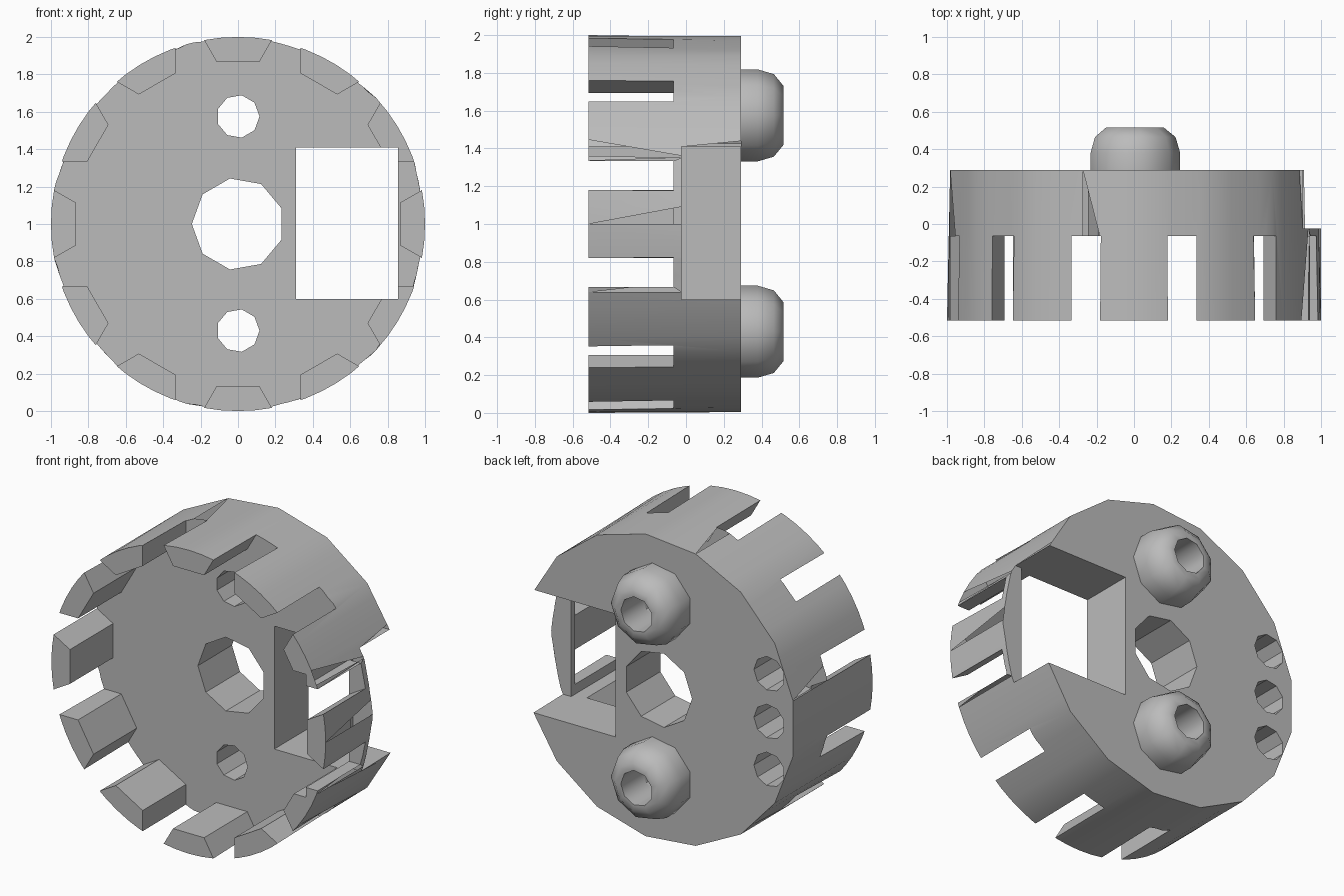
import bpy, bmesh
from math import sin, cos, pi, tau, tan

cube = bpy.data.objects.get("Cube")
if cube:
    bpy.data.objects.remove(cube, do_unlink=True)

grey = bpy.data.materials.new("plain_grey")
grey.use_nodes = True
grey.diffuse_color = (0.5, 0.5, 0.5, 1)
grey.node_tree.nodes["Principled BSDF"].inputs["Base Color"].default_value = (0.5, 0.5, 0.5, 1)

FRONT, FLOOR, BACK = -0.515, -0.065, 0.29


def loft(name, rings, caps=True):
    """Skin equal-length rings of points; without caps the last ring joins the first."""
    bm = bmesh.new()
    vs = [[bm.verts.new(p) for p in ring] for ring in rings]
    pairs = list(zip(vs, vs[1:])) + ([] if caps else [(vs[-1], vs[0])])
    n = len(vs[0])
    for a, b in pairs:
        for i in range(n):
            j = (i + 1) % n
            bm.faces.new((a[i], a[j], b[j], b[i]))
    if caps:
        bm.faces.new(vs[0])
        bm.faces.new(vs[-1])
    bmesh.ops.recalc_face_normals(bm, faces=bm.faces)
    mesh = bpy.data.meshes.new(name)
    bm.to_mesh(mesh)
    bm.free()
    obj = bpy.data.objects.new(name, mesh)
    bpy.context.collection.objects.link(obj)
    mesh.materials.append(grey)
    return obj


def prism(name, outline, y0, y1):
    return loft(name, [[(x, y, z) for x, z in outline] for y in (y0, y1)])


def circle(cx, cz, r, n, phase=0.0):
    return [(cx + r * cos(phase + tau * i / n), cz + r * sin(phase + tau * i / n)) for i in range(n)]


def box(x0, x1, z0, z1):
    return [(x0, z0), (x1, z0), (x1, z1), (x0, z1)]


def cut(target, cutter):
    cutter.hide_render = True
    mod = target.modifiers.new("cut", 'BOOLEAN')
    mod.operation, mod.solver, mod.object = 'DIFFERENCE', 'EXACT', cutter
    bpy.context.view_layer.objects.active = target
    bpy.ops.object.modifier_apply(modifier=mod.name)
    bpy.data.objects.remove(cutter, do_unlink=True)


def smooth(obj, degrees):
    bpy.ops.object.select_all(action='DESELECT')
    obj.select_set(True)
    bpy.context.view_layer.objects.active = obj
    bpy.ops.object.shade_smooth_by_angle(angle=degrees * pi / 180)


# Body: round at the front, blending to a 17-sided back
SIDES, SUB = 17, 4
corners = circle(0, 1, 1, SIDES)
chords = []
for i, (ax, az) in enumerate(corners):
    bx, bz = corners[(i + 1) % SIDES]
    chords += [(ax + (bx - ax) * k / SUB, az + (bz - az) * k / SUB) for k in range(SUB)]
body = loft("crown_body", [
    [(x, FRONT, z) for x, z in circle(0, 1, 1, SIDES * SUB)],
    [(x, BACK, z) for x, z in chords]])

# Hollow front with twelve wedge-shaped teeth left standing
TEETH, INNER, HALF, REACH = 12, 0.865, 0.113, 1.1
wide = HALF + (REACH - INNER) * tan(pi / 6)
cavity = []
for i in range(TEETH):
    a = tau * i / TEETH
    for r, t in ((REACH, -wide), (INNER, -HALF), (INNER, HALF), (REACH, wide)):
        cavity.append((r * cos(a) - t * sin(a), 1 + r * sin(a) + t * cos(a)))
cut(body, prism("cavity_cutter", cavity, -1, FLOOR))

# Side window, open to the rim behind the teeth
cut(body, prism("window_cutter", box(0.31, 0.855, 0.6, 1.41), -1, 1))
cut(body, prism("rim_cutter", box(0.5, 1.3, 0.6, 1.41), -0.025, 1))

# Centre hole, two bolt holes and three side holes
BOLTS = (0.43, 1.575)
holes = [(0, 1, 0.247, pi)]
holes += [(0, z, 0.115, 0) for z in BOLTS]
holes += [(-0.81, z, 0.112, 0) for z in (0.685, 1, 1.315)]
for x, z, r, phase in holes:
    # Side holes stop short of the teeth in front of them
    start = FLOOR - 0.02 if x else -1
    if x:
        start = FLOOR
    cut(body, prism("hole_cutter", circle(x, z, r, 9, phase), start, 1))
smooth(body, 25)

# Rounded bosses around the bolt holes
profile = [(0.115, BACK), (0.247, BACK), (0.247, 0.38), (0.222, 0.465), (0.16, 0.515), (0.115, 0.515)]
for name, z in zip(("lower_boss", "upper_boss"), BOLTS):
    boss = loft(name, [[(px, y, pz) for px, pz in circle(0, z, r, 9)] for r, y in profile], caps=False)
    smooth(boss, 42)
